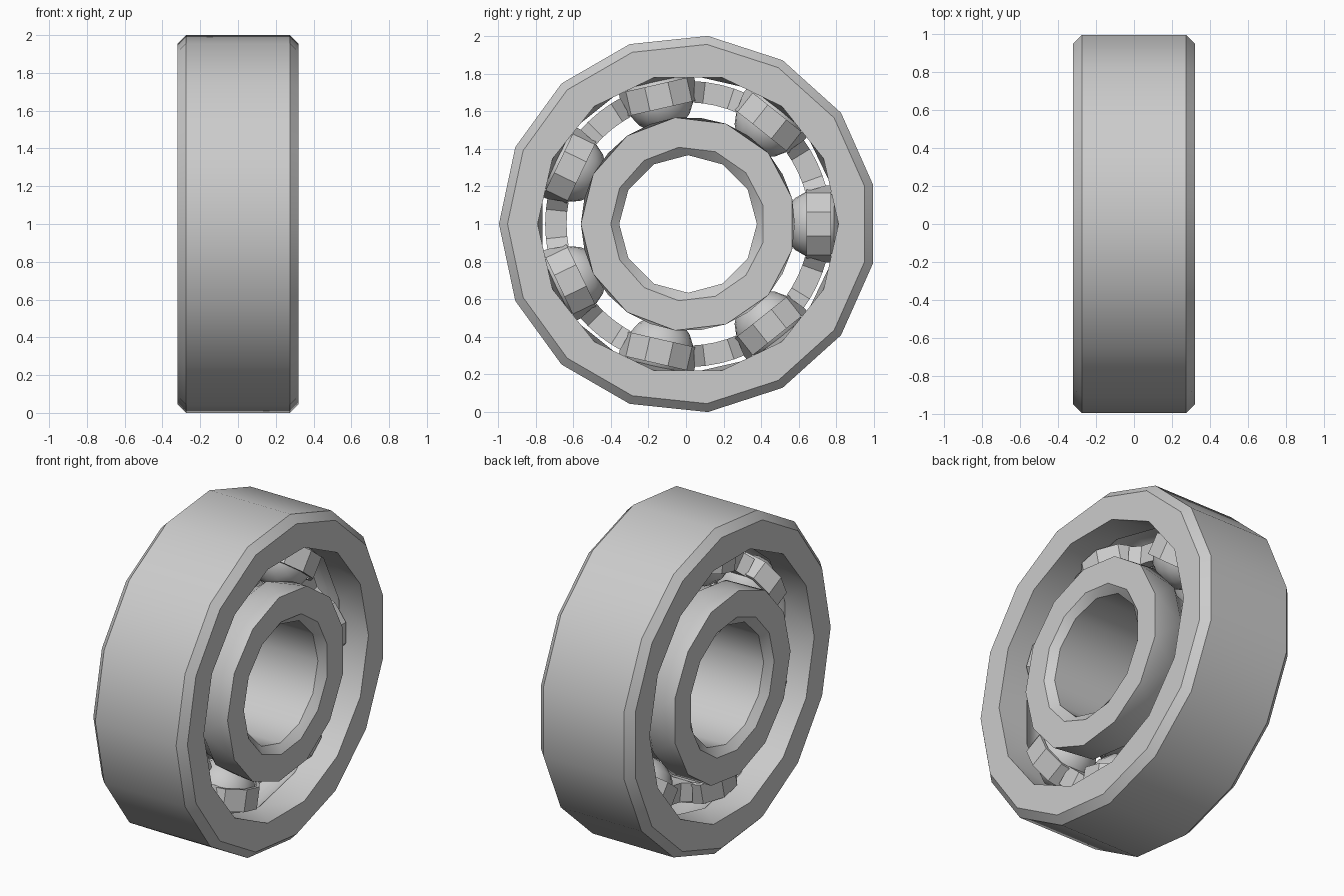
import bpy
import bmesh
import math
from mathutils import Matrix, Vector

cube = bpy.data.objects.get("Cube")
if cube:
    bpy.data.objects.remove(cube, do_unlink=True)

# One steel colour for every part
steel = bpy.data.materials.new("steel_grey")
steel.use_nodes = True
STEEL = (0.6, 0.6, 0.6, 1.0)
steel.diffuse_color = STEEL
steel.node_tree.nodes["Principled BSDF"].inputs["Base Color"].default_value = STEEL

CENTRE = Vector((0, 0.011, 1.0))
BALLS = 7
PITCH = 0.685      # radius of the circle through the ball centres
BALL_R = 0.18
STEP = math.tau / BALLS


def finish(name, bm, angle):
    bmesh.ops.recalc_face_normals(bm, faces=bm.faces)
    bmesh.ops.translate(bm, verts=bm.verts, vec=CENTRE)
    mesh = bpy.data.meshes.new(name)
    bm.to_mesh(mesh)
    bm.free()
    mesh.materials.append(steel)
    obj = bpy.data.objects.new(name, mesh)
    bpy.context.collection.objects.link(obj)
    bpy.ops.object.select_all(action='DESELECT')
    obj.select_set(True)
    bpy.context.view_layer.objects.active = obj
    bpy.ops.object.shade_smooth_by_angle(angle=math.radians(angle))
    return obj


def on_axis(x, r, a):
    return Vector((x, r * math.cos(a), r * math.sin(a)))


def loop(bm, x, r, n, half):
    """Polygon round the x axis; half turns it by half a side."""
    angles = [math.tau * (i + 0.5 * half) / n for i in range(n + 1)]
    verts = [bm.verts.new(on_axis(x, r, math.pi + a)) for a in angles[:-1]]
    return verts + verts[:1], angles


def bridge(bm, one, two):
    """Join two polygons that may have different side counts."""
    (va, aa), (vb, ab) = one, two
    i = j = 0
    while i < len(va) - 1 or j < len(vb) - 1:
        na = aa[i + 1] if i < len(va) - 1 else math.inf
        nb = ab[j + 1] if j < len(vb) - 1 else math.inf
        if abs(na - nb) < 1e-4:
            bm.faces.new((va[i], va[i + 1], vb[j + 1], vb[j]))
            i, j = i + 1, j + 1
        elif na < nb:
            bm.faces.new((va[i], va[i + 1], vb[j]))
            i += 1
        else:
            bm.faces.new((va[i], vb[j + 1], vb[j]))
            j += 1


def ring(name, half_profile):
    """Lathe a profile given for x >= 0, mirrored to x < 0."""
    mirrored = [(-x, r, n, h) for x, r, n, h in reversed(half_profile) if x > 0]
    bm = bmesh.new()
    loops = [loop(bm, *p) for p in half_profile + mirrored]
    for k in range(len(loops)):
        bridge(bm, loops[k - 1], loops[k])
    return finish(name, bm, 35)


# Outer ring: chamfered outside, ball groove inside
ring("outer_ring", [
    (0.275, 1.0055, 15, 0), (0.32, 0.96, 15, 0), (0.32, 0.80, 14, 0),
    (0.138, 0.795, 14, 1), (0.09, 0.841, 14, 1), (0, 0.867, 14, 1)])

# Inner ring: chamfered bore, ball groove outside
ring("inner_ring", [
    (0.28, 0.366, 12, 0), (0.32, 0.411, 13, 0), (0.32, 0.57, 13, 0),
    (0.138, 0.568, 13, 1), (0.09, 0.529, 13, 1), (0, 0.503, 13, 1)])

# Balls
for k in range(BALLS):
    bm = bmesh.new()
    bmesh.ops.create_uvsphere(bm, u_segments=14, v_segments=9, radius=BALL_R)
    place = Matrix.Rotation(k * STEP, 4, 'X') @ Matrix.Translation((0, PITCH, 0))
    bmesh.ops.transform(bm, matrix=place, verts=bm.verts)
    finish(f"ball_{k + 1}", bm, 50)

# Cage: a faceted collar round each ball, joined by curved bars
CAGE_IN, CAGE_OUT, SIDES = 0.63, 0.76, 10
bm = bmesh.new()
for k in range(BALLS):
    turn = Matrix.Rotation(k * STEP, 3, 'X')
    tube = []
    for s in range(SIDES):
        a = math.tau * s / SIDES
        tube.append([bm.verts.new(turn @ Vector((r * math.sin(a), y, r * math.cos(a))))
                     for r, y in ((0.205, CAGE_IN), (0.205, CAGE_OUT),
                                  (0.185, CAGE_OUT), (0.185, CAGE_IN))])
    for s in range(SIDES):
        for c in range(4):
            bm.faces.new((tube[s - 1][c - 1], tube[s - 1][c], tube[s][c], tube[s][c - 1]))
finish("cage_collars", bm, 30)

bm = bmesh.new()
for k in range(BALLS):
    sections = []
    # Bar flares where it meets the collars
    for t, h in ((0.3, 0.075), (0.385, 0.03), (0.5, 0.03), (0.615, 0.03), (0.7, 0.075)):
        a = (k + t) * STEP
        sections.append([bm.verts.new(on_axis(x, r, a)) for x, r in (
            (-h, 0.646), (h, 0.646), (h, CAGE_OUT), (-h, CAGE_OUT))])
    for one, two in zip(sections, sections[1:]):
        for c in range(4):
            bm.faces.new((one[c - 1], one[c], two[c], two[c - 1]))
    bm.faces.new(sections[0])
    bm.faces.new(sections[-1])
finish("cage_bars", bm, 20)
